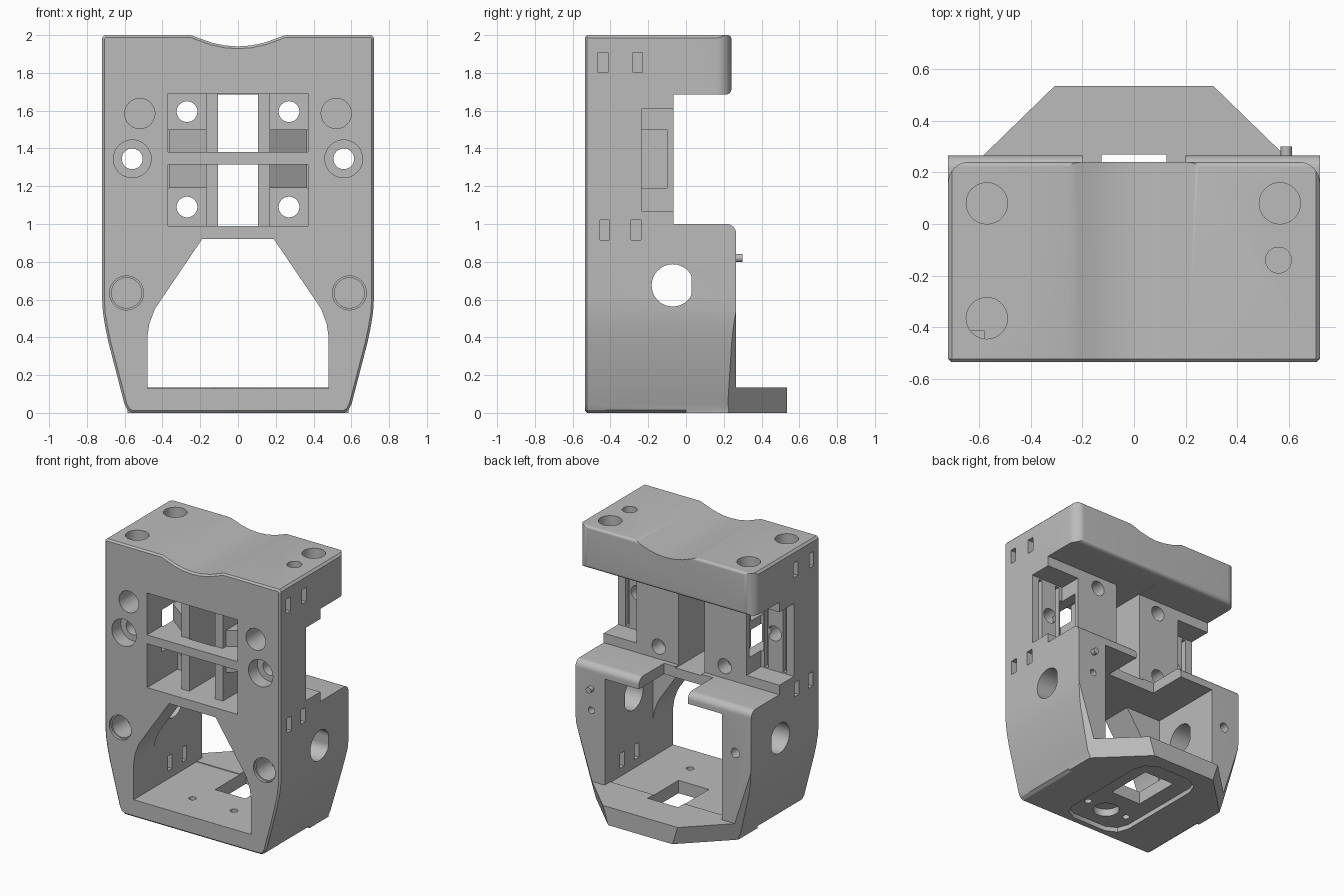
import bpy, bmesh, math
from mathutils import Vector

old = bpy.data.objects.get("Cube")
if old:
    bpy.data.objects.remove(old, do_unlink=True)

grey = bpy.data.materials.new("plain grey")
grey.use_nodes = True
grey.diffuse_color = (0.5, 0.5, 0.5, 1)
grey.node_tree.nodes["Principled BSDF"].inputs["Base Color"].default_value = (0.5, 0.5, 0.5, 1)


def prism(name, pts, axis, lo, hi, top=None, bevel=0):
    """Extrude (or loft) a 2D outline along an axis."""
    place = {"x": lambda a, b, h: (h, a, b),
             "y": lambda a, b, h: (a, h, b),
             "z": lambda a, b, h: (a, b, h)}[axis]
    bm = bmesh.new()
    low = [bm.verts.new(place(a, b, lo)) for a, b in pts]
    high = [bm.verts.new(place(a, b, hi)) for a, b in (top or pts)]
    cap = bm.faces.new(low)
    bm.faces.new(high)
    for i in range(len(pts)):
        j = (i + 1) % len(pts)
        bm.faces.new((low[i], low[j], high[j], high[i]))
    bmesh.ops.recalc_face_normals(bm, faces=bm.faces)
    if bevel:
        bmesh.ops.bevel(bm, geom=list(cap.edges), offset=bevel, segments=1,
                        affect='EDGES', profile=0.5)
        bmesh.ops.recalc_face_normals(bm, faces=bm.faces)
    mesh = bpy.data.meshes.new(name)
    bm.to_mesh(mesh)
    bm.free()
    mesh.materials.append(grey)
    obj = bpy.data.objects.new(name, mesh)
    bpy.context.collection.objects.link(obj)
    return obj


def combine(tool, operation):
    mod = body.modifiers.new("combine", 'BOOLEAN')
    mod.operation, mod.object, mod.solver = operation, tool, 'EXACT'
    bpy.context.view_layer.objects.active = body
    bpy.ops.object.modifier_apply(modifier=mod.name)
    bpy.data.objects.remove(tool, do_unlink=True)


def cut(pts, axis, lo, hi, top=None):
    combine(prism("cutter", pts, axis, lo, hi, top), 'DIFFERENCE')


def add(pts, axis, lo, hi):
    combine(prism("addition", pts, axis, lo, hi), 'UNION')


def rect(a0, a1, b0, b1):
    return [(a0, b0), (a1, b0), (a1, b1), (a0, b1)]


def circle(a, b, r, n=32):
    return [(a + r * math.cos(math.tau * i / n), b + r * math.sin(math.tau * i / n))
            for i in range(n)]


def both(x0, x1):
    """The same x range on each side."""
    return ((x0, x1), (-x1, -x0))


def fillet(axis, a, b, sa, sb, r, lo, hi, n=8):
    """Round off an outer corner at (a, b)."""
    e = 0.1
    arc = [(a + sa * r * (math.cos(t) - 1), b + sb * r * (math.sin(t) - 1))
           for t in (math.pi / 2 * i / n for i in range(n + 1))]
    cut([(a + sa * e, b + sb * e), (a + sa * e, b - sb * r)] + arc
        + [(a - sa * r, b + sb * e)], axis, lo, hi)


def mirrored(half):
    return half + [(-x, z) for x, z in reversed(half) if x]


# Body: tapered outline with a dip in the top
outline = [(0.56, 0), (0.585, 0.015), (0.602, 0.05), (0.685, 0.37), (0.702, 0.45),
           (0.715, 0.53), (0.72, 0.61), (0.72, 1.985), (0.705, 2), (0.25, 2),
           (0.21, 1.985), (0.14, 1.96), (0.07, 1.945), (0, 1.94)]
body = prism("bracket_body", mirrored(outline), "y", -0.535, 0.265, bevel=0.012)

# Back steps and rounded edges
cut(rect(-0.065, 0.5, 1.0, 1.685), "x", -1, 1)
cut(rect(0.24, 0.5, 1.4, 2.2), "x", -1, 1)
for s in (1, -1):
    fillet("z", s * 0.72, 0.24, s, 1, 0.08, 1.6, 2.1)
fillet("x", 0.24, 1.685, 1, -1, 0.03, -1, 1)
fillet("x", 0.24, 2.0, 1, 1, 0.02, -1, 1)
fillet("x", 0.265, 1.0, 1, 1, 0.05, -1, 1)

# Foot with sloped corners
add(rect(-0.585, 0.585, 0.0, 0.535), "z", 0, 0.135)
for s in (1, -1):
    slope = [(0, 0.775), (0.9, -0.1), (1.3, 0.4), (0.4, 1.3)]
    cut([(s * x, y) for x, y in slope], "z", -0.05, 0.65,
        [(s * (x + 0.112), y + 0.112) for x, y in slope])

# Lower opening, rear cavity and gap between the shelves
opening = [(0.48, 0.13), (0.48, 0.40), (0.47, 0.47), (0.44, 0.55), (0.40, 0.61), (0.19, 0.92)]
cut(mirrored(opening), "y", -0.7, 0.2)
cut(rect(-0.48, 0.48, 0.135, 0.92), "y", -0.3, 0.7)
cut(rect(-0.2, 0.2, 0.8, 1.1), "y", -0.03, 0.4)

# Front windows, side notches and passages joining them
for z0, z1 in ((0.99, 1.315), (1.38, 1.69)):
    cut(rect(-0.37, 0.37, z0, z1), "y", -0.7, -0.18)
for x0, x1 in both(0.45, 0.9):
    cut(rect(x0, x1, 1.07, 1.61), "y", -0.235, 0.0)
for x0, x1 in both(0.36, 0.47):
    cut(rect(x0, x1, 1.19, 1.5), "y", -0.36, -0.1)
for g in (0.48, 0.63):
    for x0, x1 in both(g, g + 0.03):
        cut(rect(x0, x1, 1.08, 1.6), "y", -0.27, -0.2)

# Upright ribs and slanted guides inside the windows
for x0, x1 in both(0.1, 0.17):
    add(rect(x0, x1, 0.96, 1.72), "y", -0.42, -0.1)
for s in (1, -1):
    guide = [(0.15, -0.40), (0.365, -0.24), (0.365, -0.09), (0.15, -0.09)]
    add([(s * x, y) for x, y in guide], "z", 1.19, 1.5)
cut(rect(-0.105, 0.105, 0.99, 1.69), "y", -0.425, 0.1)

# Screw holes through the front
for s in (1, -1):
    for z in (1.09, 1.595):
        cut(circle(s * 0.27, z, 0.055), "y", -0.3, 0.1)
    cut(circle(s * 0.56, 1.345, 0.055), "y", -0.7, 0.0)
    cut(circle(s * 0.56, 1.345, 0.1), "y", -0.7, -0.43)
    cut(circle(s * 0.52, 1.585, 0.08), "y", -0.7, -0.33)
    cut(circle(s * 0.59, 0.635, 0.09), "y", -0.7, -0.515)
    cut(circle(s * 0.59, 0.635, 0.08), "y", -0.7, -0.35)

# Round sockets in the top
for x, y, r in ((-0.57, 0.08, 0.08), (-0.57, -0.365, 0.08), (0.565, 0.08, 0.08), (0.56, -0.14, 0.05)):
    cut(circle(x, y, r), "z", 1.85, 2.2)

# Flat-sided shaft hole and small slots in the sides
cut([(min(y, 0.03), z) for y, z in circle(-0.07, 0.675, 0.112)], "x", -1, 1)
for y, z in ((-0.44, 1.855), (-0.255, 1.855), (-0.43, 0.968), (-0.265, 0.968)):
    for x0, x1 in both(0.58, 0.9):
        cut(rect(y - 0.026, y + 0.026, z - 0.053, z + 0.053), "x", x0, x1)
for y in (-0.11, 0.06):
    for x0, x1 in both(0.4, 0.54):
        cut(rect(y - 0.025, y + 0.025, 0.19, 0.3), "x", x0, x1)

# Base: recess underneath, square hole and screw holes
recess = [(0.14, -0.48), (0.22, -0.44), (0.25, -0.36), (0.25, 0.3), (0.22, 0.38), (0.14, 0.43)]
cut(recess + [(-x, y) for x, y in reversed(recess)], "z", -0.1, 0.035)
cut(rect(-0.125, 0.125, -0.09, 0.27), "z", -0.1, 0.3)
cut(circle(0, -0.3, 0.09), "z", -0.1, 0.09)
for s in (1, -1):
    cut(circle(s * 0.17, -0.29, 0.026, 16), "z", -0.1, 0.3)

# Rear posts: pin and small holes
cut(circle(0.59, 0.66, 0.025, 16), "y", 0.15, 0.4)
cut(circle(-0.59, 0.66, 0.035, 16), "y", 0.15, 0.4)
pin = prism("rear_pin", circle(0.59, 0.82, 0.022, 16), "y", 0.2, 0.3)

for obj in (body, pin):
    bpy.ops.object.select_all(action='DESELECT')
    obj.select_set(True)
    bpy.context.view_layer.objects.active = obj
    bpy.ops.object.shade_smooth_by_angle(angle=math.radians(30))
